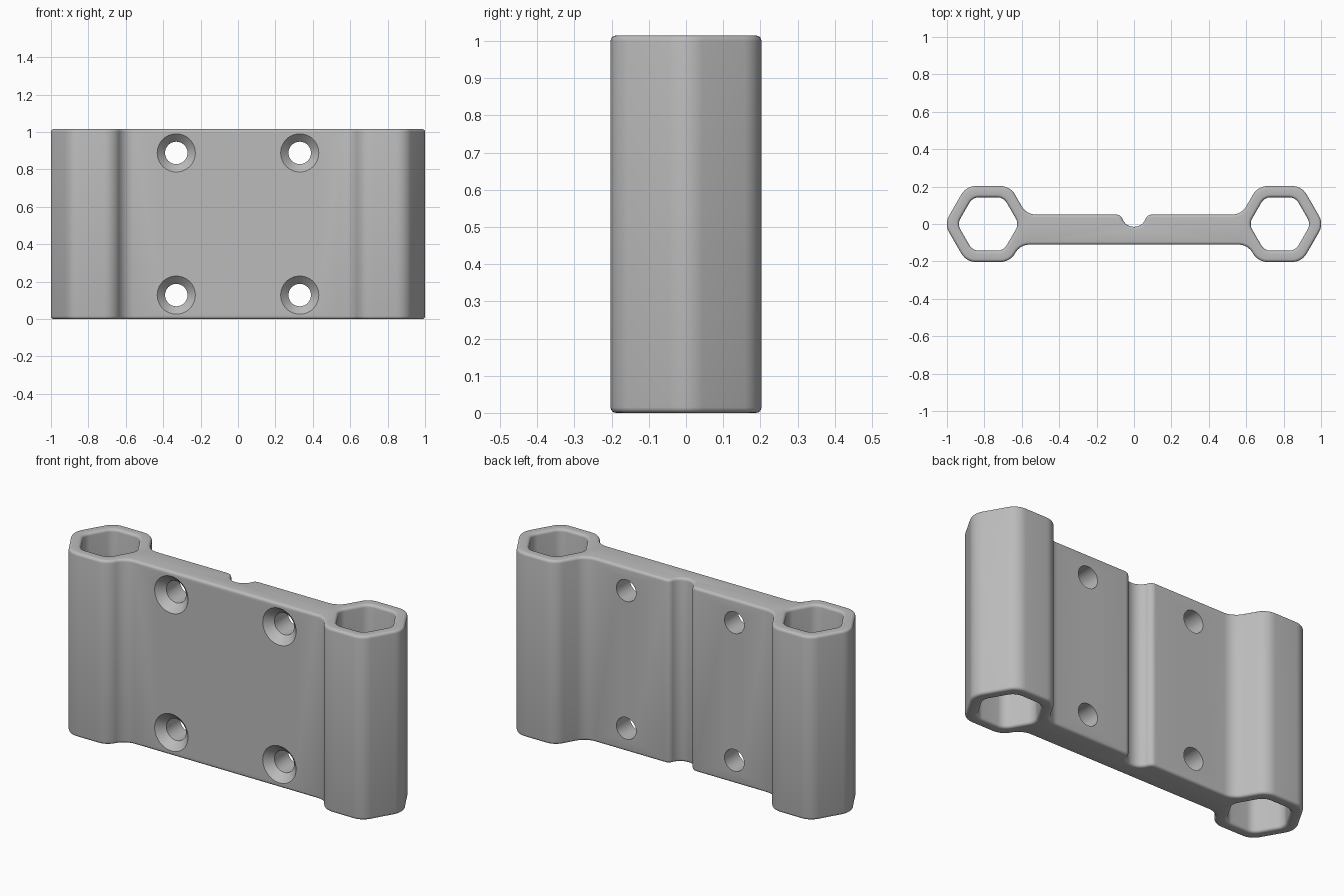
import bpy, bmesh, math
from mathutils import Vector, Matrix

HEIGHT, RIM = 1.015, 0.015
HEX_X, OUTER, INNER = 0.78, 0.203, 0.143   # tube centre and hexagon half-heights
FRONT_Y, BACK_Y = -0.11, 0.05              # faces of the plate

cube = bpy.data.objects.get("Cube")
if cube:
    bpy.data.objects.remove(cube)

grey = bpy.data.materials.new("grey plastic")
grey.use_nodes = True
colour = (0.5, 0.5, 0.5, 1)
grey.diffuse_color = colour
grey.node_tree.nodes["Principled BSDF"].inputs["Base Color"].default_value = colour


def rounded(corners, steps=8):
    """Round (x, y, radius) corners; return points with their outward normals."""
    result = []
    for i, (x, y, r) in enumerate(corners):
        p = Vector((x, y))
        d1 = (p - Vector(corners[i - 1][:2])).normalized()
        d2 = (Vector(corners[(i + 1) % len(corners)][:2]) - p).normalized()
        turn = math.atan2(d1.x * d2.y - d1.y * d2.x, d1.dot(d2))
        side = math.copysign(r, turn)
        n1 = Vector((d1.y, -d1.x))
        centre = p - d1 * r * math.tan(abs(turn) / 2) - n1 * side
        for k in range(steps + 1):
            n = Matrix.Rotation(turn * k / steps, 2) @ n1
            result.append((centre + n * side, n))
    return result


def add_object(name, bm):
    bmesh.ops.recalc_face_normals(bm, faces=bm.faces)
    mesh = bpy.data.meshes.new(name)
    bm.to_mesh(mesh)
    bm.free()
    mesh.materials.append(grey)
    obj = bpy.data.objects.new(name, mesh)
    bpy.context.collection.objects.link(obj)
    return obj


def bridge(bm, lower, upper):
    for i in range(len(lower)):
        bm.faces.new((lower[i - 1], lower[i], upper[i], upper[i - 1]))


def hexagon(cx, apothem, radius):
    size = apothem / math.cos(math.pi / 6)
    return [(cx + size * math.cos(a), size * math.sin(a), radius)
            for a in (k * math.pi / 3 for k in range(-2, 4))]


# Outline: front junction, hexagon tube, back junction, cable groove; then mirrored
tip = HEX_X - OUTER / math.cos(math.pi / 6)
slope = math.tan(math.pi / 6)
hexa = hexagon(HEX_X, OUTER, 0.09)
half = [(tip - FRONT_Y * slope, FRONT_Y, 0.09)] + hexa[:-1]
half += [(tip + BACK_Y * slope, BACK_Y, 0.09), (0.07, BACK_Y, 0.035), (0.045, -0.015, 0.062)]
outline = half + [(-x, y, r) for x, y, r in reversed(half)]
loops = [outline] + [hexagon(s * HEX_X, INNER, 0.06)[::-1] for s in (-1, 1)]

# Body: stacked rings give the softened top and bottom rims
levels = []
for k in range(5):
    a = k / 4 * math.pi / 2
    levels.append((RIM * (1 - math.sin(a)), RIM * (1 - math.cos(a))))
levels += [(HEIGHT - z, inset) for z, inset in reversed(levels)]
levels.sort()

bm = bmesh.new()
cap_edges = {0: [], 1: []}
for loop in loops:
    profile = rounded(loop)
    rings = [[bm.verts.new((*(p - n * inset), z)) for p, n in profile] for z, inset in levels]
    for lower, upper in zip(rings, rings[1:]):
        bridge(bm, lower, upper)
    for cap, ring in enumerate((rings[0], rings[-1])):
        cap_edges[cap] += [bm.edges.get((ring[i - 1], ring[i])) for i in range(len(ring))]
for edges in cap_edges.values():
    bmesh.ops.triangle_fill(bm, use_beauty=True, edges=edges)
body = add_object("twin_tube_bracket", bm)

# Countersunk screw holes, wide end at the front
bm = bmesh.new()
sides = 48
for x in (-0.33, 0.33):
    for z in (0.128, 0.888):
        rings = []
        for r, y in ((0.152, -0.16), (0.06, -0.068), (0.06, 0.12)):
            rings.append([bm.verts.new((x + r * math.cos(a), y, z + r * math.sin(a)))
                          for a in (k * math.tau / sides for k in range(sides))])
        for lower, upper in zip(rings, rings[1:]):
            bridge(bm, lower, upper)
        bm.faces.new(rings[0])
        bm.faces.new(rings[-1])
cutter = add_object("screw_hole_cutter", bm)
cutter.hide_render = True
cutter.hide_set(True)

cut = body.modifiers.new("screw holes", "BOOLEAN")
cut.operation = "DIFFERENCE"
cut.solver = "EXACT"
cut.object = cutter

# Apply the cut, then smooth the rounded faces
bpy.context.view_layer.update()
graph = bpy.context.evaluated_depsgraph_get()
cut_mesh = bpy.data.meshes.new_from_object(body.evaluated_get(graph))
body.modifiers.clear()
body.data = cut_mesh
bpy.data.objects.remove(cutter)
bpy.ops.object.select_all(action="DESELECT")
body.select_set(True)
bpy.context.view_layer.objects.active = body
bpy.ops.object.shade_smooth_by_angle(angle=math.radians(30))
